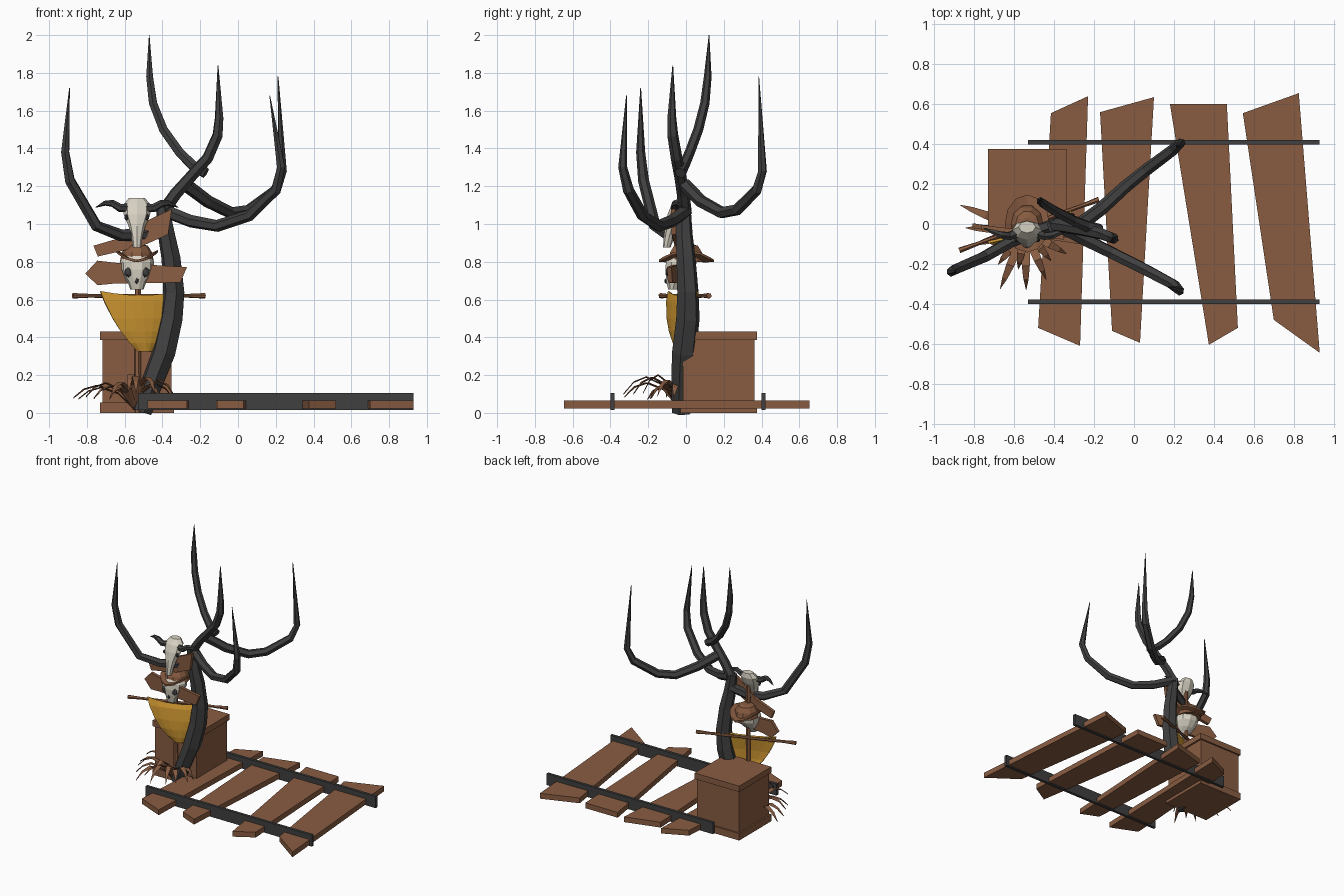
import bpy, bmesh, math, random
from mathutils import Vector

random.seed(4)


def material(name, rgb):
    m = bpy.data.materials.new(name)
    m.diffuse_color = (*rgb, 1)
    return m


WOOD = material("brown wood", (0.25, 0.108, 0.054))
DARK = material("charcoal bark", (0.052, 0.050, 0.052))
BONE = material("bone", (0.68, 0.64, 0.54))
CLOTH = material("mustard cloth", (0.60, 0.30, 0.03))


def make(name, verts, faces, mat):
    me = bpy.data.meshes.new(name)
    me.from_pydata([tuple(v) for v in verts], [], faces)
    bm = bmesh.new()
    bm.from_mesh(me)
    bmesh.ops.recalc_face_normals(bm, faces=bm.faces)
    bm.to_mesh(me)
    bm.free()
    me.materials.append(mat)
    ob = bpy.data.objects.new(name, me)
    bpy.context.collection.objects.link(ob)
    return ob


def skin(name, rings, mat):
    """Join equal rings of points into a capped solid."""
    n = len(rings[0])
    verts = [p for r in rings for p in r]
    faces = [(i * n + j, i * n + (j + 1) % n, (i + 1) * n + (j + 1) % n, (i + 1) * n + j)
             for i in range(len(rings) - 1) for j in range(n)]
    faces += [tuple(range(n)), tuple(range(len(verts) - n, len(verts)))]
    return make(name, verts, faces, mat)


def tube(name, path, radii, mat, sides=6):
    """Tapered limb along a path."""
    pts = [Vector(p) for p in path]
    rings, side = [], None
    for i, p in enumerate(pts):
        t = (pts[min(i + 1, len(pts) - 1)] - pts[max(i - 1, 0)]).normalized()
        if side is None:
            side = t.orthogonal()
        side = (side - t * side.dot(t)).normalized()
        up = t.cross(side)
        rings.append([p + radii[i] * (side * math.cos(a) + up * math.sin(a))
                      for a in (math.tau * k / sides for k in range(sides))])
    return skin(name, rings, mat)


def loft(name, cx, levels, mat, sides=10):
    """Stacked ellipses: (z, y centre, x radius, y radius)."""
    return skin(name, [[(cx + rx * math.cos(math.tau * k / sides),
                         cy + ry * math.sin(math.tau * k / sides), z)
                        for k in range(sides)] for z, cy, rx, ry in levels], mat)


def box(name, lo, hi, mat):
    (a, b, c), (d, e, f) = lo, hi
    return skin(name, [[(a, b, z), (d, b, z), (d, e, z), (a, e, z)] for z in (c, f)], mat)


# Track: two rails over four crooked planks
for side, y in (("front", -0.39), ("back", 0.41)):
    box(side + "_rail", (-0.53, y - 0.011, 0.015), (0.93, y + 0.011, 0.106), DARK)
planks = [
    [(-0.416, 0.555), (-0.23, 0.64), (-0.27, -0.61), (-0.48, -0.52)],
    [(-0.17, 0.56), (0.10, 0.635), (0.03, -0.595), (-0.11, -0.535)],
    [(0.18, 0.60), (0.465, 0.60), (0.52, -0.52), (0.375, -0.605)],
    [(0.545, 0.555), (0.825, 0.655), (0.93, -0.645), (0.70, -0.48)]]
for i, outline in enumerate(planks):
    skin(f"plank_{i + 1}", [[(x, y, z) for x, y in outline] for z in (0.024, 0.066)], WOOD)

# Crate with rims
box("crate_body", (-0.718, -0.015, 0.01), (-0.352, 0.362, 0.42), WOOD)
for name, z0, z1 in (("crate_base", 0.0, 0.055), ("crate_lid", 0.385, 0.432)):
    box(name, (-0.73, -0.028, z0), (-0.338, 0.375, z1), WOOD)

# Dead tree
tube("trunk", [(-0.51, -0.02, 0.005), (-0.46, -0.02, 0.15), (-0.395, -0.01, 0.32),
               (-0.355, 0.01, 0.5), (-0.34, 0.01, 0.64), (-0.355, 0.0, 0.82),
               (-0.38, -0.01, 0.95), (-0.40, -0.01, 1.09)],
     [0.055, 0.06, 0.066, 0.064, 0.058, 0.052, 0.046, 0.036], DARK)
branches = {
    "left": [(-0.38, 0, 0.99), (-0.50, -0.04, 0.945), (-0.62, -0.09, 0.94), (-0.75, -0.165, 0.99),
             (-0.89, -0.225, 1.23), (-0.915, -0.24, 1.38), (-0.892, -0.24, 1.72)],
    "front": [(-0.39, 0, 1.07), (-0.25, -0.075, 1.015), (-0.11, -0.145, 0.99), (0.06, -0.23, 1.045),
              (0.2, -0.305, 1.18), (0.228, -0.335, 1.30), (0.168, -0.315, 1.68)],
    "middle": [(-0.40, -0.005, 1.06), (-0.33, -0.015, 1.16), (-0.25, -0.03, 1.25),
               (-0.16, -0.05, 1.35), (-0.108, -0.07, 1.47), (-0.10, -0.075, 1.56), (-0.106, -0.07, 1.84)],
    "back": [(-0.28, -0.01, 1.21), (-0.16, 0.08, 1.12), (-0.04, 0.19, 1.06), (0.06, 0.27, 1.075),
             (0.2, 0.375, 1.18), (0.235, 0.405, 1.28), (0.212, 0.385, 1.78)],
    "tall": [(-0.17, -0.03, 1.27), (-0.24, -0.01, 1.31), (-0.31, 0.02, 1.38),
             (-0.395, 0.065, 1.50), (-0.45, 0.10, 1.64), (-0.468, 0.115, 1.78), (-0.47, 0.122, 2.0)]}
for name, path in branches.items():
    k = 0.85 if name == "tall" else 1.0
    tube(name + "_branch", path, [r * k for r in (0.036, 0.034, 0.032, 0.031, 0.029, 0.024, 0.002)], DARK)

# Signpost and two crooked boards
tube("post", [(-0.53, -0.025, 0.0), (-0.53, -0.025, 1.06)], [0.018, 0.016], WOOD)


def board(name, outline, y0, slope):
    skin(name, [[(x, y0 + slope * (x + 0.53) + d, z) for x, z in outline] for d in (-0.012, 0.012)], WOOD)


board("lower_sign", [(-0.808, 0.738), (-0.745, 0.806), (-0.65, 0.795), (-0.27, 0.772),
                     (-0.305, 0.69), (-0.65, 0.685), (-0.745, 0.676)], -0.05, -0.15)
board("upper_sign", [(-0.765, 0.885), (-0.595, 0.935), (-0.52, 1.0), (-0.35, 1.08),
                     (-0.37, 0.945), (-0.51, 0.882), (-0.742, 0.828)], -0.045, -0.12)

# Banner rod, turned about the post
A = math.radians(20)
U, N = Vector((math.cos(A), math.sin(A), 0)), Vector((math.sin(A), -math.cos(A), 0))
C = Vector((-0.525, -0.005, 0.62))
tube("banner_rod", [C + U * s for s in (-0.372, -0.27, -0.24, 0.24, 0.27, 0.372)],
     [0.015, 0.010, 0.011, 0.011, 0.010, 0.015], WOOD)

# Hanging cloth: rows of (z, half width, centre, offset to the front)
rows = [(0.645, 0.222, 0.0, 0.016), (0.59, 0.205, 0.0, 0.032), (0.50, 0.168, 0.005, 0.045),
        (0.43, 0.128, 0.01, 0.048), (0.37, 0.085, 0.018, 0.045), (0.325, 0.042, 0.022, 0.038)]
W = 6
verts, faces = [], []
for i, (z, half, mid, off) in enumerate(rows):
    for j in range(W + 1):
        t = j / W * 2 - 1
        sag = -0.022 * (1 - t * t) if i == 0 else 0
        p = C + U * (mid + half * t) + N * (off + 0.018 * (1 - t * t))
        verts.append((p.x, p.y, z + sag))
for i in range(len(rows) - 1):
    for j in range(W):
        a = i * (W + 1) + j
        faces.append((a, a + 1, a + W + 2, a + W + 1))
banner = make("banner", verts, faces, CLOTH)
banner.modifiers.new("thickness", "SOLIDIFY").thickness = 0.012

# Lower skull with dark eye sockets and nose
SX = -0.535
loft("skull", SX, [(0.652, -0.07, 0.035, 0.025), (0.69, -0.06, 0.048, 0.045), (0.715, -0.045, 0.066, 0.064),
                   (0.76, -0.03, 0.088, 0.084), (0.80, -0.025, 0.09, 0.085), (0.85, -0.02, 0.06, 0.06)], BONE)


def socket(name, loc, size):
    bm = bmesh.new()
    bmesh.ops.create_icosphere(bm, subdivisions=1, radius=1)
    verts = [[v.co[k] * size[k] + loc[k] for k in range(3)] for v in bm.verts]
    make(name, verts, [[v.index for v in f.verts] for f in bm.faces], DARK)
    bm.free()


for side, s in (("left", -1), ("right", 1)):
    socket(side + "_eye_socket", (SX + s * 0.044, -0.094, 0.745), (0.025, 0.014, 0.029))
socket("nose_hole", (SX, -0.105, 0.698), (0.011, 0.009, 0.016))

# Hat: crown and a brim with rolled-up sides
loft("hat_crown", SX, [(0.80, 0.0, 0.09, 0.10), (0.85, 0.0, 0.08, 0.088),
                       (0.885, 0.0, 0.058, 0.066), (0.893, 0.0, 0.03, 0.035)], WOOD)
brim = []
for r, dz in ((0.6, -0.006), (1.0, -0.005), (1.0, 0.008), (0.6, 0.008)):
    brim.append([(SX + 0.112 * r * math.cos(a), 0.002 + 0.145 * r * math.sin(a),
                  0.803 + dz + 0.052 * r * math.cos(a) ** 2)
                 for a in (math.tau * k / 12 for k in range(12))])
skin("hat_brim", brim, WOOD)

# Horned animal skull
loft("animal_skull", SX, [(1.138, -0.015, 0.042, 0.03), (1.10, -0.03, 0.074, 0.048), (1.05, -0.05, 0.07, 0.048),
                          (0.99, -0.072, 0.045, 0.038), (0.93, -0.09, 0.03, 0.028),
                          (0.875, -0.102, 0.022, 0.02)], BONE, 8)
for side, s in (("left", -1), ("right", 1)):
    tube(side + "_horn", [(SX + s * x, y, z) for x, y, z in
                          ((0.05, -0.045, 1.085), (0.09, -0.06, 1.085), (0.13, -0.055, 1.11),
                           (0.17, -0.04, 1.11), (0.218, -0.02, 1.088))],
         [0.024, 0.022, 0.019, 0.013, 0.002], DARK)
    socket(side + "_animal_eye", (SX + s * 0.055, -0.078, 1.035), (0.012, 0.014, 0.018))

# Dry grass: arching folded blades (angle, reach)
blades = [(159, 0.35), (178, 0.30), (196, 0.27), (216, 0.27), (232, 0.22), (247, 0.32), (260, 0.2),
          (271, 0.30), (293, 0.27), (310, 0.2), (330, 0.24), (350, 0.2), (20, 0.18), (140, 0.22)]
for i, (deg, reach) in enumerate(blades):
    a = math.radians(deg)
    out, side = Vector((math.cos(a), math.sin(a), 0)), Vector((-math.sin(a), math.cos(a), 0))
    top = random.uniform(0.11, 0.19)
    base = Vector((-0.545, -0.03, 0.02))
    rings = []
    for t, w in ((0, 0.014), (0.3, 0.022), (0.6, 0.02), (0.82, 0.013), (1, 0.001)):
        h = top * (1 - ((t - 0.6) / 0.6) ** 2) if t < 0.6 else top * (1 - 3.2 * (t - 0.6) ** 2)
        p = base + out * reach * t + Vector((0, 0, h))
        rings.append([p - side * w, p - Vector((0, 0, 0.008)), p + side * w])
    skin(f"grass_blade_{i + 1}", rings, WOOD)
